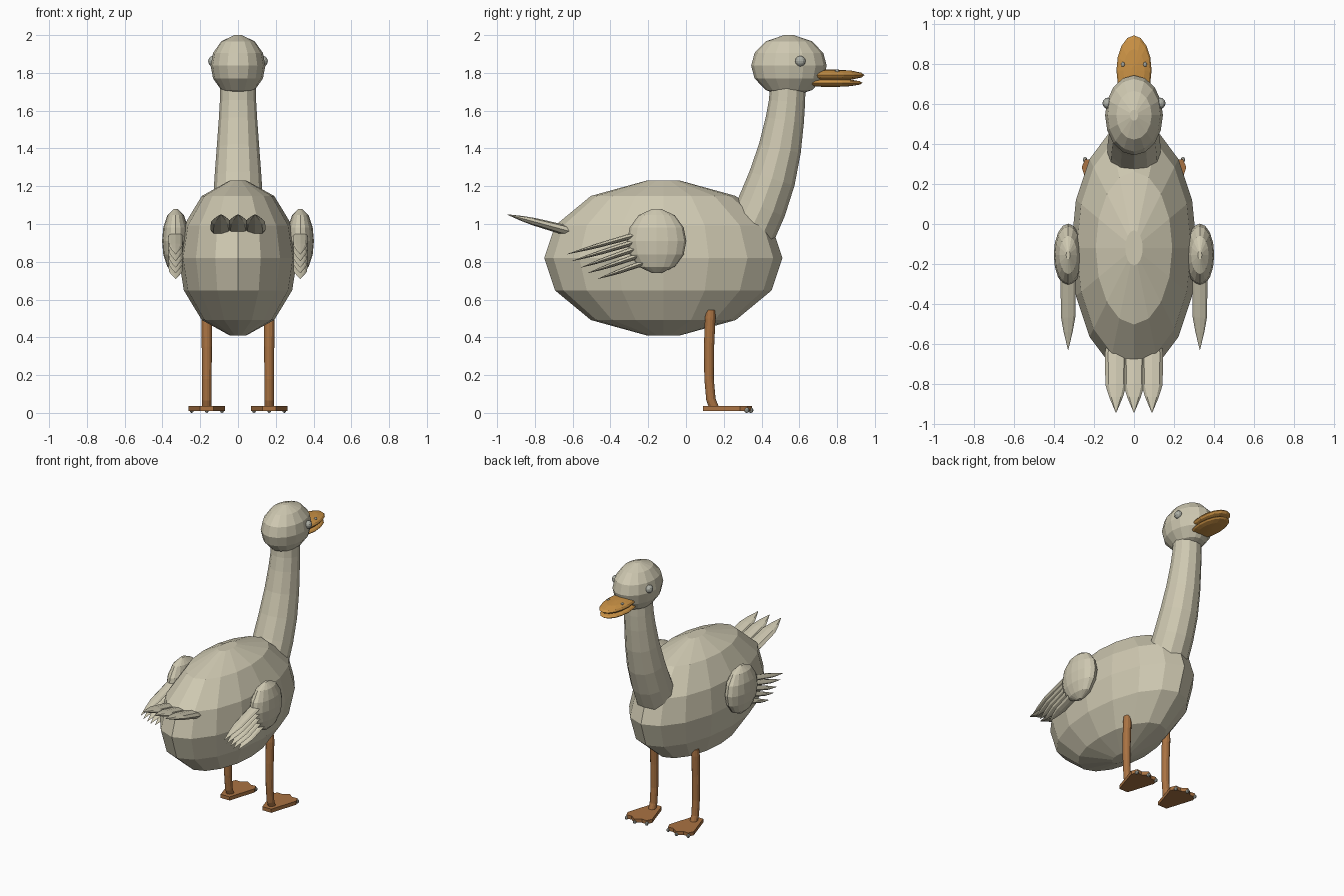
import bpy, bmesh, math
from mathutils import Vector

if "Cube" in bpy.data.objects:
    bpy.data.objects.remove(bpy.data.objects["Cube"])


def material(name, rgb):
    m = bpy.data.materials.new(name)
    m.diffuse_color = (*rgb, 1)
    m.use_nodes = True
    m.node_tree.nodes["Principled BSDF"].inputs["Base Color"].default_value = m.diffuse_color
    return m


FEATHER = material("pale feather", (0.62, 0.58, 0.44))
ORANGE = material("beak orange", (0.60, 0.29, 0.06))
BROWN = material("leg brown", (0.40, 0.17, 0.055))
GREY = material("grey", (0.42, 0.43, 0.38))


def finish(bm, name, mat):
    bmesh.ops.recalc_face_normals(bm, faces=bm.faces[:])
    me = bpy.data.meshes.new(name)
    bm.to_mesh(me)
    bm.free()
    me.materials.append(mat)
    ob = bpy.data.objects.new(name, me)
    bpy.context.collection.objects.link(ob)
    return ob


def skin(rings, name, mat):
    """Bridge a list of equal point rings and cap both ends."""
    bm = bmesh.new()
    vs = [[bm.verts.new(p) for p in r] for r in rings]
    n = len(vs[0])
    for a, b in zip(vs, vs[1:]):
        for i in range(n):
            j = (i + 1) % n
            bm.faces.new((a[i], a[j], b[j], b[i]))
    bm.faces.new(vs[0])
    bm.faces.new(vs[-1])
    return finish(bm, name, mat)


def egg(name, mat, c, r, n=16):
    """Faceted ellipsoid with small flat caps at top and bottom."""
    rings = []
    for lat in (-82, -52.5, -24.5, 0, 24.5, 52.5, 82):
        a = math.radians(lat)
        rings.append([(c[0] + r[0] * math.cos(a) * math.cos(t),
                       c[1] + r[1] * math.cos(a) * math.sin(t),
                       c[2] + r[2] * math.sin(a))
                      for t in (2 * math.pi * i / n for i in range(n))])
    return skin(rings, name, mat)


def tube(name, mat, x, stations, n=12):
    """Loft along a path in the yz plane; stations are (y, z, half width, half depth)."""
    pts = [Vector((x, s[0], s[1])) for s in stations]
    rings = []
    for k, (p, s) in enumerate(zip(pts, stations)):
        d = (pts[min(k + 1, len(pts) - 1)] - pts[max(k - 1, 0)]).normalized()
        up = Vector((0, -d.z, d.y))
        rings.append([p + Vector((s[2] * math.cos(t), 0, 0)) + up * s[3] * math.sin(t)
                      for t in (2 * math.pi * i / n for i in range(n))])
    return skin(rings, name, mat)


def feather(name, x, root, tip, w, h):
    """Flat feather that keeps its width, then narrows to a point."""
    st = []
    for f, kw, kh in ((0, 0.85, 0.8), (0.15, 1, 1), (0.6, 0.95, 0.75), (0.78, 0.6, 0.5), (1, 0.03, 0.05)):
        st.append((root[0] + (tip[0] - root[0]) * f, root[1] + (tip[1] - root[1]) * f, w * kw, h * kh))
    return tube(name, FEATHER, x, st, 8)


# Body, neck and head
egg("body", FEATHER, (0, -0.12, 0.82), (0.315, 0.63, 0.414))
tube("neck", FEATHER, 0, [(0.34, 0.96, 0.135, 0.135), (0.40, 1.09, 0.132, 0.132),
                          (0.455, 1.24, 0.125, 0.125), (0.497, 1.40, 0.113, 0.113),
                          (0.523, 1.55, 0.102, 0.102), (0.535, 1.65, 0.096, 0.096),
                          (0.54, 1.76, 0.093, 0.093)])
egg("head", FEATHER, (0, 0.545, 1.838), (0.145, 0.2, 0.163))

# Beak
egg("upper_beak", ORANGE, (0, 0.77, 1.788), (0.088, 0.175, 0.03))
egg("lower_beak", ORANGE, (0, 0.765, 1.747), (0.086, 0.17, 0.022))

# Tail feathers
for i in (-1, 0, 1):
    feather("tail_feather", i * 0.09, (-0.60, 0.957), (-0.945, 1.05), 0.056, 0.027)

# Wing feathers as (root y, root z, tip y, tip z)
WING = [(-0.22, 0.955, -0.63, 0.84), (-0.22, 0.92, -0.60, 0.805), (-0.22, 0.885, -0.555, 0.77),
        (-0.20, 0.85, -0.52, 0.74), (-0.18, 0.81, -0.465, 0.71)]

# Outline of one webbed foot, relative to the ankle's x
FOOT = [(-0.035, 0.09), (0.035, 0.09), (0.097, 0.285), (0.08, 0.325), (0.04, 0.322),
        (0.0, 0.35), (-0.04, 0.322), (-0.08, 0.325), (-0.097, 0.285)]

for s, side in ((-1, "left"), (1, "right")):
    egg(side + "_eye", GREY, (s * 0.132, 0.605, 1.862), (0.026, 0.028, 0.028), 12)
    egg(side + "_nostril", GREY, (s * 0.055, 0.80, 1.808), (0.01, 0.013, 0.01), 8)

    # Wing with its fan of feathers
    egg(side + "_wing", FEATHER, (s * 0.33, -0.155, 0.91), (0.072, 0.157, 0.172))
    for ry, rz, ty, tz in WING:
        feather(side + "_wing_feather", s * 0.33, (ry, rz), (ty, tz), 0.038, 0.016)

    # Leg
    tube(side + "_leg", BROWN, s * 0.165,
         [(0.13, 0.545, 0.024, 0.024), (0.128, 0.50, 0.028, 0.028), (0.122, 0.35, 0.027, 0.027),
          (0.122, 0.18, 0.025, 0.025), (0.132, 0.07, 0.025, 0.025), (0.15, 0.025, 0.025, 0.025)])

    # Webbed foot and claws
    skin([[(s * 0.165 + x, y, z) for x, y in FOOT] for z in (0.01, 0.036)], side + "_foot", BROWN)
    for x, y in ((-0.08, 0.322), (0, 0.343), (0.08, 0.322)):
        egg(side + "_claw", GREY, (s * 0.165 + x, y, 0.014), (0.011, 0.014, 0.014), 8)
